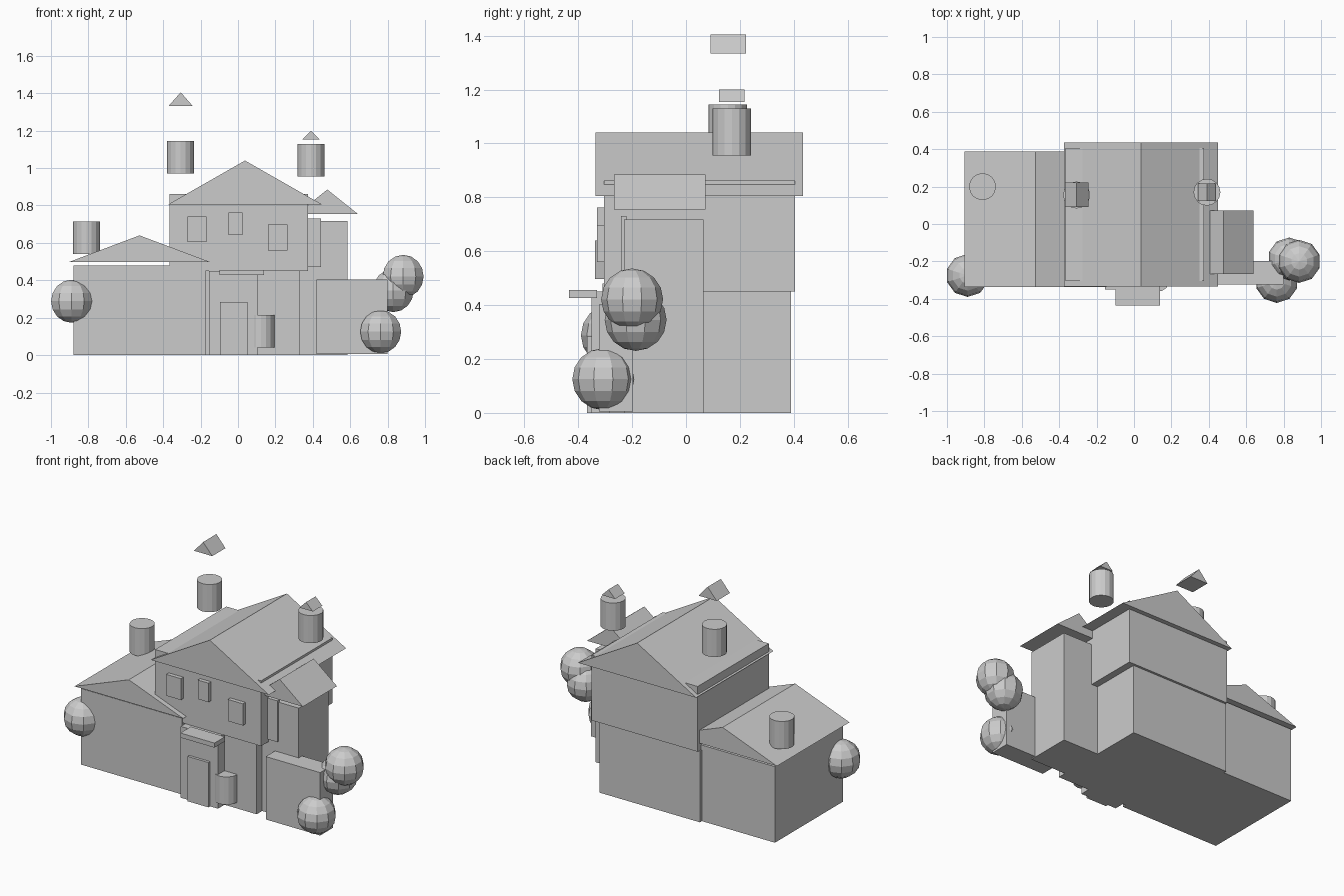
import bpy, bmesh
from mathutils import Matrix

if "Cube" in bpy.data.objects:
    bpy.data.objects.remove(bpy.data.objects["Cube"])


def finish(name, bm):
    bmesh.ops.recalc_face_normals(bm, faces=bm.faces)
    mesh = bpy.data.meshes.new(name)
    bm.to_mesh(mesh)
    bm.free()
    ob = bpy.data.objects.new(name, mesh)
    bpy.context.collection.objects.link(ob)
    return ob


def box(name, x0, x1, y0, y1, z0, z1):
    bm = bmesh.new()
    bmesh.ops.create_cube(bm, size=1)
    bmesh.ops.scale(bm, vec=(x1 - x0, y1 - y0, z1 - z0), verts=bm.verts)
    bmesh.ops.translate(bm, vec=((x0 + x1) / 2, (y0 + y1) / 2, (z0 + z1) / 2), verts=bm.verts)
    return finish(name, bm)


def gable(name, x0, x1, y0, y1, z0, z1):
    """Triangular prism with its ridge along y."""
    bm = bmesh.new()
    profile = ((x0, z0), (x1, z0), ((x0 + x1) / 2, z1))
    face = bm.faces.new([bm.verts.new((x, y0, z)) for x, z in profile])
    out = bmesh.ops.extrude_face_region(bm, geom=[face], use_keep_orig=True)
    moved = [g for g in out["geom"] if isinstance(g, bmesh.types.BMVert)]
    bmesh.ops.translate(bm, vec=(0, y1 - y0, 0), verts=moved)
    return finish(name, bm)


def cylinder(name, x, y, z0, r=0.072, h=0.175):
    bm = bmesh.new()
    bmesh.ops.create_cone(bm, cap_ends=True, segments=16, radius1=r, radius2=r, depth=h,
                          matrix=Matrix.Translation((x, y, z0 + h / 2)))
    return finish(name, bm)


def bush(name, x, y, z, r=0.115):
    bm = bmesh.new()
    bmesh.ops.create_uvsphere(bm, u_segments=10, v_segments=8, radius=r,
                              matrix=Matrix.Translation((x, y, z)))
    return finish(name, bm)


# Main house; the upper storey pokes slightly through the roof
box("lower_storey", -0.37, 0.33, -0.285, 0.39, 0, 0.45)
box("upper_storey", -0.365, 0.375, -0.305, 0.405, 0.45, 0.862)
gable("main_roof", -0.375, 0.45, -0.335, 0.435, 0.805, 1.04)

# Left wing, roof sits just above the walls
box("left_wing", -0.88, -0.175, -0.31, 0.37, 0, 0.48)
gable("left_wing_roof", -0.906, -0.147, -0.337, 0.387, 0.497, 0.64)

# Right tower
box("tower", 0.30, 0.585, -0.23, 0.065, 0, 0.717)
gable("tower_roof", 0.315, 0.64, -0.267, 0.073, 0.755, 0.885)
box("tower_window", 0.34, 0.445, -0.242, -0.22, 0.47, 0.73)

# Entrance
box("entry", -0.155, 0.105, -0.35, -0.27, 0, 0.45)
box("door", -0.095, 0.05, -0.367, -0.34, 0, 0.283)
box("porch_slab", -0.098, 0.14, -0.435, -0.33, 0.427, 0.456)
cylinder("entry_barrel", 0.123, -0.29, 0.04)

# Front windows
for i, (x0, x1, z0, z1) in enumerate([(-0.27, -0.168, 0.605, 0.74),
                                      (-0.05, 0.025, 0.643, 0.763),
                                      (0.16, 0.265, 0.56, 0.697)]):
    box(f"window_{i + 1}", x0, x1, -0.33, -0.295, z0, z1)

# Garden wall
box("garden_wall", 0.42, 0.80, -0.323, -0.197, 0.006, 0.403)

# Chimneys and floating caps
for i, (x, y, z) in enumerate([(-0.81, 0.2, 0.54), (-0.307, 0.155, 0.97), (0.39, 0.17, 0.955)]):
    cylinder(f"chimney_{i + 1}", x, y, z)
gable("chimney_cap_left", -0.37, -0.243, 0.09, 0.222, 1.333, 1.405)
gable("chimney_cap_right", 0.343, 0.437, 0.122, 0.217, 1.153, 1.2)

# Bushes
for i, p in enumerate([(-0.89, -0.275, 0.288), (0.763, -0.307, 0.125),
                       (0.883, -0.20, 0.421), (0.83, -0.187, 0.345)]):
    bush(f"bush_{i + 1}", *p)
